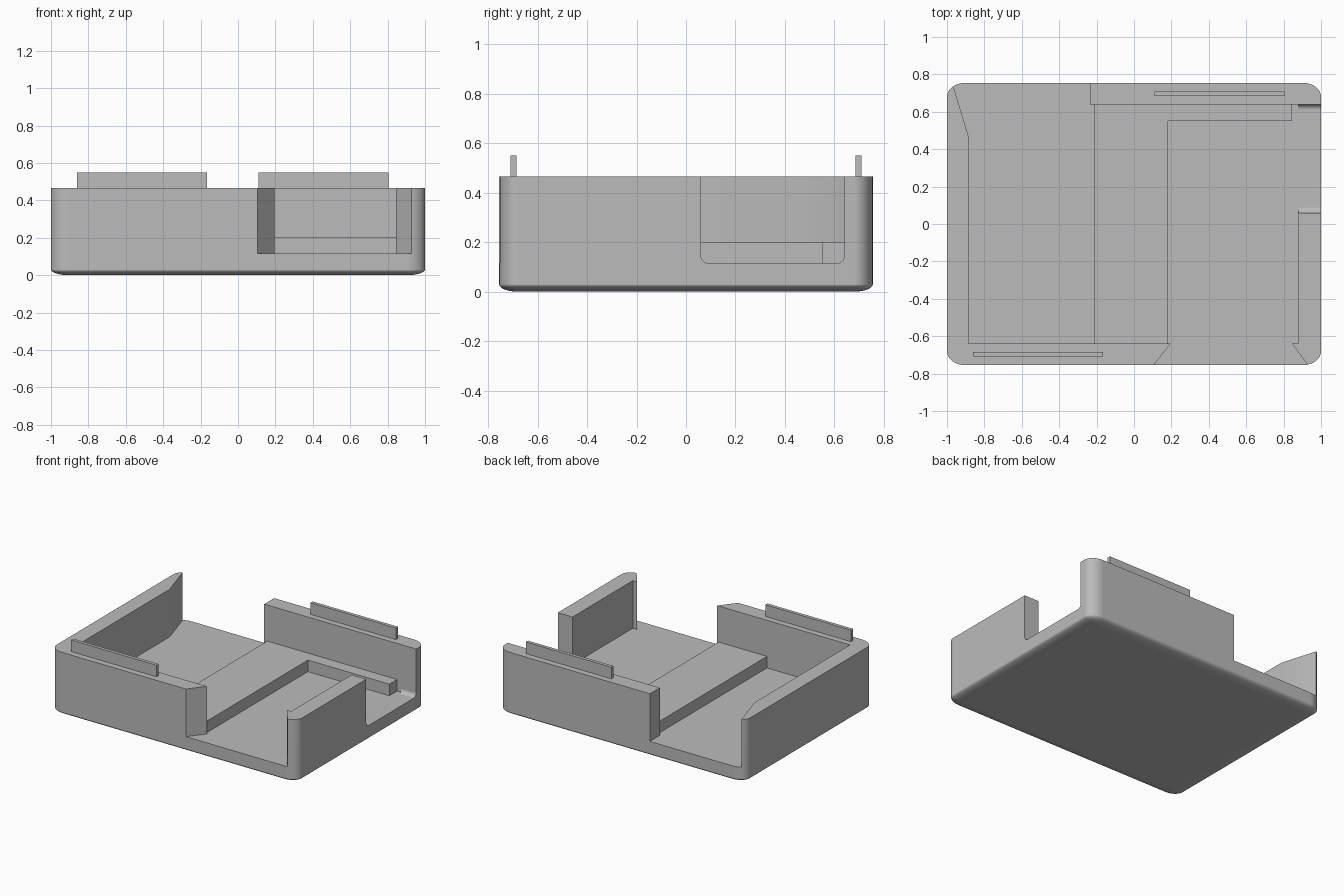
import bpy, bmesh, math

old = bpy.data.objects.get("Cube")
if old:
    bpy.data.objects.remove(old, do_unlink=True)

# One plain grey material
grey = bpy.data.materials.new("plain grey")
grey.use_nodes = True
color = (0.5, 0.5, 0.5, 1)
grey.diffuse_color = color
grey.node_tree.nodes["Principled BSDF"].inputs["Base Color"].default_value = color

HX, HY, TOP = 1.0, 0.755, 0.465     # half width, half depth, wall height
FLOOR, STEP = 0.115, 0.2            # floor and raised step heights
BACK, FRONT = 0.64, -0.64           # inner wall faces


def finish(name, bm):
    bmesh.ops.recalc_face_normals(bm, faces=bm.faces)
    mesh = bpy.data.meshes.new(name)
    bm.to_mesh(mesh)
    bm.free()
    mesh.materials.append(grey)
    obj = bpy.data.objects.new(name, mesh)
    bpy.context.collection.objects.link(obj)
    return obj


def prism(name, outline, low, high, axis="z"):
    """Extrude a 2D outline along z, or a (y, z) outline along x."""
    bm = bmesh.new()
    place = (lambda a, b: (a, b, low)) if axis == "z" else (lambda a, b: (low, a, b))
    face = bm.faces.new([bm.verts.new(place(a, b)) for a, b in outline])
    new = bmesh.ops.extrude_face_region(bm, geom=[face])["geom"]
    length = high - low
    shift = (0, 0, length) if axis == "z" else (length, 0, 0)
    bmesh.ops.translate(bm, vec=shift, verts=[g for g in new if isinstance(g, bmesh.types.BMVert)])
    return finish(name, bm)


def rectangle(x0, x1, y0, y1):
    return [(x0, y0), (x1, y0), (x1, y1), (x0, y1)]


def rounded_body():
    """Block with elliptical upright corners and a shallow rounded bottom."""
    radius = (0.1, 0.075, 0.03)
    bm = bmesh.new()
    bmesh.ops.create_cube(bm, size=2)
    for v in bm.verts:
        v.co = (v.co.x * HX / radius[0], v.co.y * HY / radius[1],
                (v.co.z + 1) / 2 * TOP / radius[2])
    edges = [e for e in bm.edges if min(v.co.z for v in e.verts) < 0.01]
    bmesh.ops.bevel(bm, geom=edges, offset=1, segments=12, profile=0.5, affect="EDGES")
    bmesh.ops.scale(bm, vec=radius, verts=bm.verts)
    return finish("tray_body", bm)


body = rounded_body()

# Cavity with the angled front opening and the back opening
cavity = prism("cavity_cutter", [
    (-0.885, FRONT), (0.195, FRONT), (0.066, -0.805), (0.967, -0.805),
    (0.845, FRONT), (0.88, FRONT), (0.88, BACK), (-0.235, BACK),
    (-0.235, 0.8), (-0.985, 0.8), (-0.885, 0.47)], FLOOR, 0.8)

# Side notch with rounded lower corners
r = 0.03
notch_outline = [(0.06, 0.8)]
for centre, start in ((0.06 + r, math.pi), (BACK - r, 1.5 * math.pi)):
    for i in range(7):
        a = start + i * math.pi / 12
        notch_outline.append((centre + r * math.cos(a), FLOOR + r + r * math.sin(a)))
notch_outline.append((BACK, 0.8))
notch = prism("notch_cutter", notch_outline, 0.86, 1.1, "x")

for cutter in (cavity, notch):
    cutter.hide_render = True
    mod = body.modifiers.new("cut", "BOOLEAN")
    mod.operation = "DIFFERENCE"
    mod.solver = "EXACT"
    mod.object = cutter
    bpy.ops.object.select_all(action="DESELECT")
    bpy.context.view_layer.objects.active = body
    body.select_set(True)
    bpy.ops.object.modifier_apply(modifier=mod.name)
    bpy.data.objects.remove(cutter, do_unlink=True)

bpy.ops.object.shade_smooth_by_angle(angle=math.radians(35))
weighted = body.modifiers.new("even shading", "WEIGHTED_NORMAL")
weighted.keep_sharp = True

# Raised floor step with a ledge along the back wall
prism("raised_step", [
    (-0.21, FRONT - 0.005), (0.183, FRONT - 0.005), (0.183, 0.55),
    (0.845, 0.55), (0.845, BACK + 0.01), (-0.21, BACK + 0.01)], FLOOR - 0.02, STEP)

# Thin tabs on the front and back walls
for name, x0, x1, y in (("front_tab", -0.86, -0.165, -0.697), ("back_tab", 0.11, 0.805, 0.697)):
    prism(name, rectangle(x0, x1, y - 0.0125, y + 0.0125), TOP - 0.02, 0.55)
